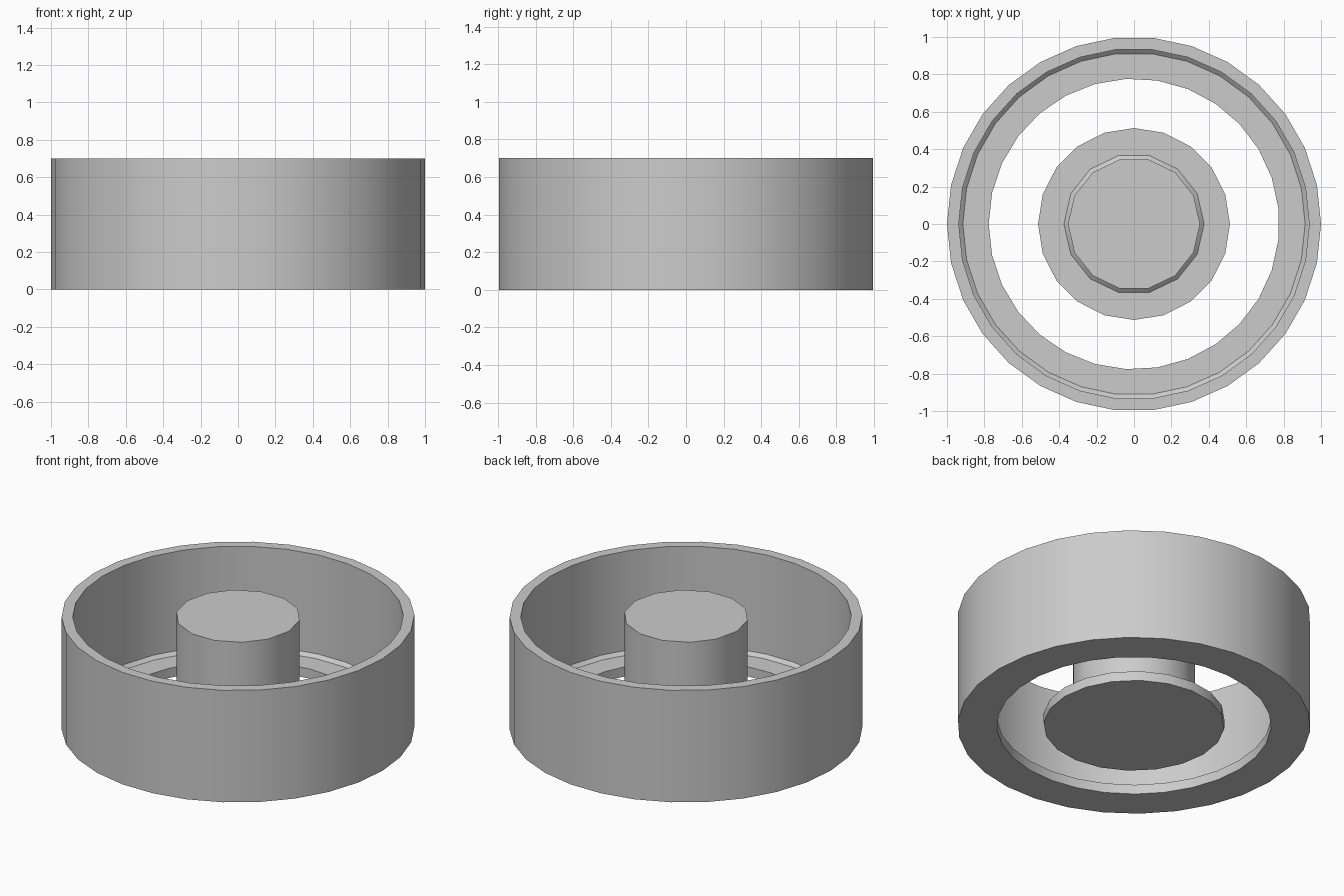
import bpy, bmesh, math

if "Cube" in bpy.data.objects:
    bpy.data.objects.remove(bpy.data.objects["Cube"])

grey = bpy.data.materials.new("plain grey")
grey.diffuse_color = (0.6, 0.6, 0.6, 1)
grey.use_nodes = True
grey.node_tree.nodes["Principled BSDF"].inputs["Base Color"].default_value = grey.diffuse_color


def turned(name, loops, closed=False):
    """Join (radius, z, sides) rings into a turned solid; open ends get caps."""
    bm = bmesh.new()
    rings = []
    for r, z, n in loops:
        vs = [bm.verts.new((r * math.cos(math.pi + math.tau * i / n),
                            r * math.sin(math.pi + math.tau * i / n), z))
              for i in range(n)]
        rings.append((vs, [bm.edges.new((vs[i], vs[(i + 1) % n])) for i in range(n)]))
    pairs = list(zip(rings, rings[1:]))
    if closed:
        pairs.append((rings[-1], rings[0]))
    for (a, ea), (b, eb) in pairs:
        n = len(a)
        if n == len(b):
            for i in range(n):
                j = (i + 1) % n
                bm.faces.new((a[i], a[j], b[j], b[i]))
        else:  # flat band between rings with different side counts
            bmesh.ops.triangle_fill(bm, edges=ea + eb, use_beauty=True)
    if not closed:
        bm.faces.new(rings[0][0])
        bm.faces.new(rings[-1][0])
    bmesh.ops.recalc_face_normals(bm, faces=bm.faces)
    me = bpy.data.meshes.new(name)
    bm.to_mesh(me)
    bm.free()
    me.materials.append(grey)
    ob = bpy.data.objects.new(name, me)
    bpy.context.collection.objects.link(ob)
    bpy.ops.object.select_all(action='DESELECT')
    ob.select_set(True)
    bpy.context.view_layer.objects.active = ob
    bpy.ops.object.shade_smooth_by_angle(angle=math.radians(30))


# Outer wall with an inward floor flange and a small chamfer where they meet
turned("outer_ring", [(0.777, 0, 29), (1, 0, 30), (1, 0.70, 30), (0.937, 0.70, 30),
                      (0.937, 0.08, 30), (0.915, 0.06, 30), (0.777, 0.06, 29)], closed=True)

# Separate centre: round base plate, plus a post with a chamfered foot
turned("centre_post", [(0.513, 0, 20), (0.513, 0.06, 20), (0.375, 0.06, 14),
                       (0.353, 0.08, 14), (0.353, 0.70, 14)])
